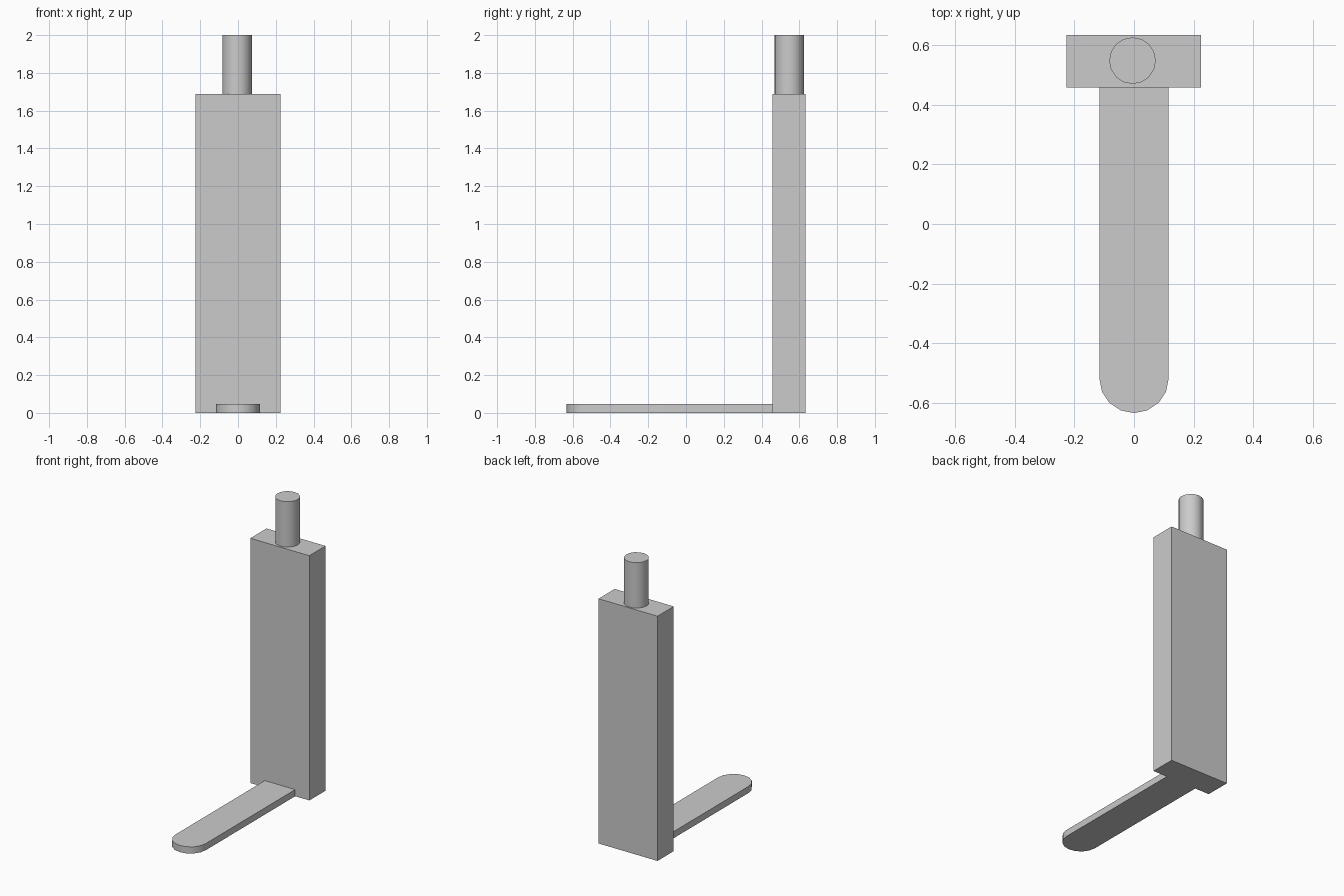
import bpy
import math

if "Cube" in bpy.data.objects:
    bpy.data.objects.remove(bpy.data.objects["Cube"])

GREY = (0.6, 0.6, 0.6, 1)
grey = bpy.data.materials.new("light_grey")
grey.use_nodes = True
grey.diffuse_color = GREY
grey.node_tree.nodes["Principled BSDF"].inputs["Base Color"].default_value = GREY


def prism(name, outline, bottom, top, smooth=False):
    """Extrude a counter-clockwise xy outline between two heights."""
    n = len(outline)
    verts = [(x, y, z) for z in (bottom, top) for x, y in outline]
    sides = [(i, (i + 1) % n, (i + 1) % n + n, i + n) for i in range(n)]
    caps = [tuple(reversed(range(n))), tuple(range(n, 2 * n))]
    mesh = bpy.data.meshes.new(name)
    mesh.from_pydata(verts, [], sides + caps)
    mesh.materials.append(grey)
    obj = bpy.data.objects.new(name, mesh)
    bpy.context.collection.objects.link(obj)
    if smooth:
        bpy.ops.object.select_all(action="DESELECT")
        obj.select_set(True)
        bpy.context.view_layer.objects.active = obj
        bpy.ops.object.shade_smooth_by_angle(angle=math.radians(30))
    return obj


def arc(cx, cy, radius, start, steps):
    """Points along a circle, one sixteenth of a turn apart."""
    return [(cx + radius * math.cos(start + i * math.pi / 8),
             cy + radius * math.sin(start + i * math.pi / 8))
            for i in range(steps)]


# Upright rectangular body
front, back = 0.457, 0.633
prism("body", [(-0.226, front), (0.224, front), (0.224, back), (-0.226, back)],
      0, 1.687)

# Round post on top
prism("post", arc(-0.005, 0.547, 0.078, 0, 16), 1.687, 2, smooth=True)

# Flat foot with a rounded tip
tip = arc(0, -0.517, 0.116, math.pi, 9)
prism("foot", tip + [(0.116, front), (-0.116, front)], 0, 0.046, smooth=True)
